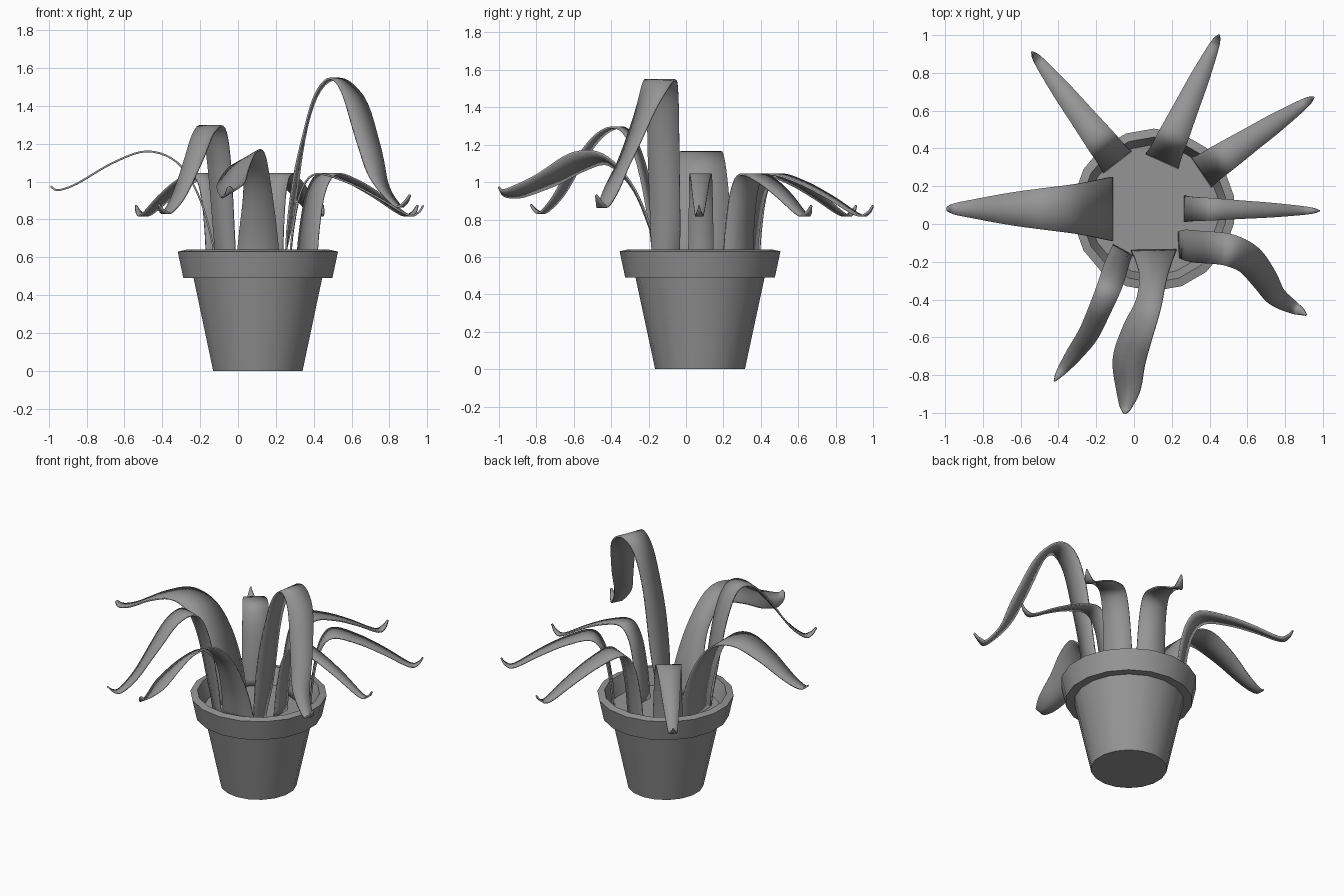
import bpy, bmesh, math
from mathutils import Vector

cube = bpy.data.objects.get("Cube")
if cube:
    bpy.data.objects.remove(cube)

grey = bpy.data.materials.new("plain grey")
grey.use_nodes = True
colour = (0.3, 0.3, 0.3, 1)
grey.diffuse_color = colour
grey.node_tree.nodes["Principled BSDF"].inputs["Base Color"].default_value = colour
CENTRE = Vector((0.105, 0.075, 0))


def finish(name, bm, angle):
    mesh = bpy.data.meshes.new(name)
    bmesh.ops.recalc_face_normals(bm, faces=bm.faces)
    bm.to_mesh(mesh)
    bm.free()
    mesh.materials.append(grey)
    obj = bpy.data.objects.new(name, mesh)
    bpy.context.collection.objects.link(obj)
    bpy.ops.object.select_all(action="DESELECT")
    obj.select_set(True)
    bpy.context.view_layer.objects.active = obj
    bpy.ops.object.shade_smooth_by_angle(angle=math.radians(angle))
    return obj


def lathe(name, profile, sides=18):
    """Turn a radius/height profile around the pot axis, capping both ends."""
    bm = bmesh.new()
    rings = []
    for r, z in profile:
        ring = []
        for i in range(sides):
            a = math.tau * (i + 0.5) / sides
            ring.append(bm.verts.new(CENTRE + Vector((r * math.cos(a), r * math.sin(a), z))))
        rings.append(ring)
    for low, high in zip(rings, rings[1:]):
        for i in range(sides):
            j = (i + 1) % sides
            bm.faces.new((low[i], low[j], high[j], high[i]))
    bm.faces.new(rings[0])
    bm.faces.new(rings[-1])
    return finish(name, bm, 30)


def smooth_path(points, steps=5):
    """Catmull-Rom curve through the points."""
    p = [Vector(q) for q in points]
    p = [2 * p[0] - p[1]] + p + [2 * p[-1] - p[-2]]
    out = []
    for a, b, c, d in zip(p, p[1:], p[2:], p[3:]):
        for s in range(steps):
            t = s / steps
            out.append(0.5 * (2 * b + (c - a) * t + (2 * a - 5 * b + 4 * c - d) * t * t
                              + (3 * b - a - 3 * c + d) * t ** 3))
    return out + [p[-2]]


def leaf(name, points, tilt=0.0):
    """Thin strap along (x, y, z, half width) points; tilt rolls the outer part."""
    path = smooth_path(points)
    bm = bmesh.new()
    rows = []
    for i, q in enumerate(path):
        ahead = path[min(i + 2, len(path) - 1)] - path[max(i - 2, 0)]
        roll = tilt * min(1, 2 * i / len(path))
        side = Vector((ahead.y, -ahead.x, 0)).normalized()
        side = (side + Vector((0, 0, roll))).normalized() * max(q.w, 0.004)
        centre = Vector(q[:3])
        rows.append([bm.verts.new(centre + side * k) for k in (-1, 0, 1)])
    for a, b in zip(rows, rows[1:]):
        for k in range(2):
            bm.faces.new((a[k], a[k + 1], b[k + 1], b[k]))
    obj = finish(name, bm, 50)
    thick = obj.modifiers.new("thickness", "SOLIDIFY")
    thick.thickness = 0.01
    thick.offset = 0


def arching_leaf(name, root, tip, width):
    """Low leaf that rises, arches outward and curls up at the tip."""
    shape = ((0, 0.53, 1), (0.03, 0.75, 0.95), (0.09, 0.95, 0.9), (0.2, 1.04, 0.85),
             (0.42, 1.0, 0.7), (0.65, 0.92, 0.55), (0.88, 0.825, 0.33),
             (0.96, 0.835, 0.2), (1, 0.875, 0.03))
    start, end = Vector(root), Vector(tip)
    leaf(name, [(*start.lerp(end, t), z, w * width) for t, z, w in shape])


# Pot with overhanging rim, and soil closing the inside
lathe("pot", [(0.24, 0), (0.345, 0.49), (0.4, 0.49), (0.43, 0.63),
              (0.385, 0.64), (0.345, 0.53)])

# Low leaves
arching_leaf("right_leaf", (0.27, 0.08), (0.98, 0.07), 0.07)
arching_leaf("back_right_leaf", (0.36, 0.275), (0.95, 0.67), 0.095)
arching_leaf("back_leaf", (0.15, 0.335), (0.45, 1.0), 0.095)
arching_leaf("back_left_leaf", (-0.09, 0.33), (-0.54, 0.91), 0.095)

# Broad leaf on the left
leaf("left_leaf", [(-0.115, 0.08, 0.53, 0.17), (-0.14, 0.08, 0.7, 0.165),
                   (-0.21, 0.08, 0.93, 0.15), (-0.32, 0.08, 1.1, 0.13),
                   (-0.48, 0.08, 1.16, 0.11), (-0.66, 0.08, 1.1, 0.085),
                   (-0.85, 0.08, 0.99, 0.05), (-0.95, 0.08, 0.955, 0.03),
                   (-0.99, 0.08, 0.975, 0.01)])

# Tallest leaf, bending over and turning forward
leaf("tall_leaf", [(0.24, -0.11, 0.53, 0.07), (0.27, -0.11, 0.75, 0.08),
                   (0.33, -0.12, 1.15, 0.085), (0.41, -0.125, 1.45, 0.085),
                   (0.51, -0.14, 1.545, 0.085), (0.61, -0.19, 1.45, 0.08),
                   (0.69, -0.29, 1.2, 0.07), (0.75, -0.38, 1.0, 0.055),
                   (0.84, -0.44, 0.875, 0.035), (0.88, -0.46, 0.885, 0.022),
                   (0.91, -0.48, 0.93, 0.005)])

# Front leaf, rolled toward the right side
leaf("front_leaf", [(0.105, -0.14, 0.53, 0.12), (0.105, -0.19, 0.75, 0.1),
                    (0.1, -0.29, 0.98, 0.075), (0.075, -0.43, 1.12, 0.075),
                    (0.02, -0.57, 1.11, 0.095), (-0.025, -0.72, 1.03, 0.1),
                    (-0.03, -0.87, 0.96, 0.075), (-0.045, -0.97, 0.94, 0.035),
                    (-0.05, -1.0, 0.97, 0.01)], tilt=-0.6)

# Slender leaf at the front right corner
leaf("front_right_leaf", [(-0.06, -0.14, 0.53, 0.06), (-0.075, -0.17, 0.75, 0.06),
                          (-0.1, -0.24, 1.1, 0.065), (-0.13, -0.33, 1.28, 0.065),
                          (-0.18, -0.45, 1.26, 0.06), (-0.24, -0.58, 1.1, 0.055),
                          (-0.31, -0.68, 0.93, 0.045), (-0.37, -0.76, 0.84, 0.03),
                          (-0.4, -0.8, 0.845, 0.018), (-0.42, -0.83, 0.88, 0.004)])
